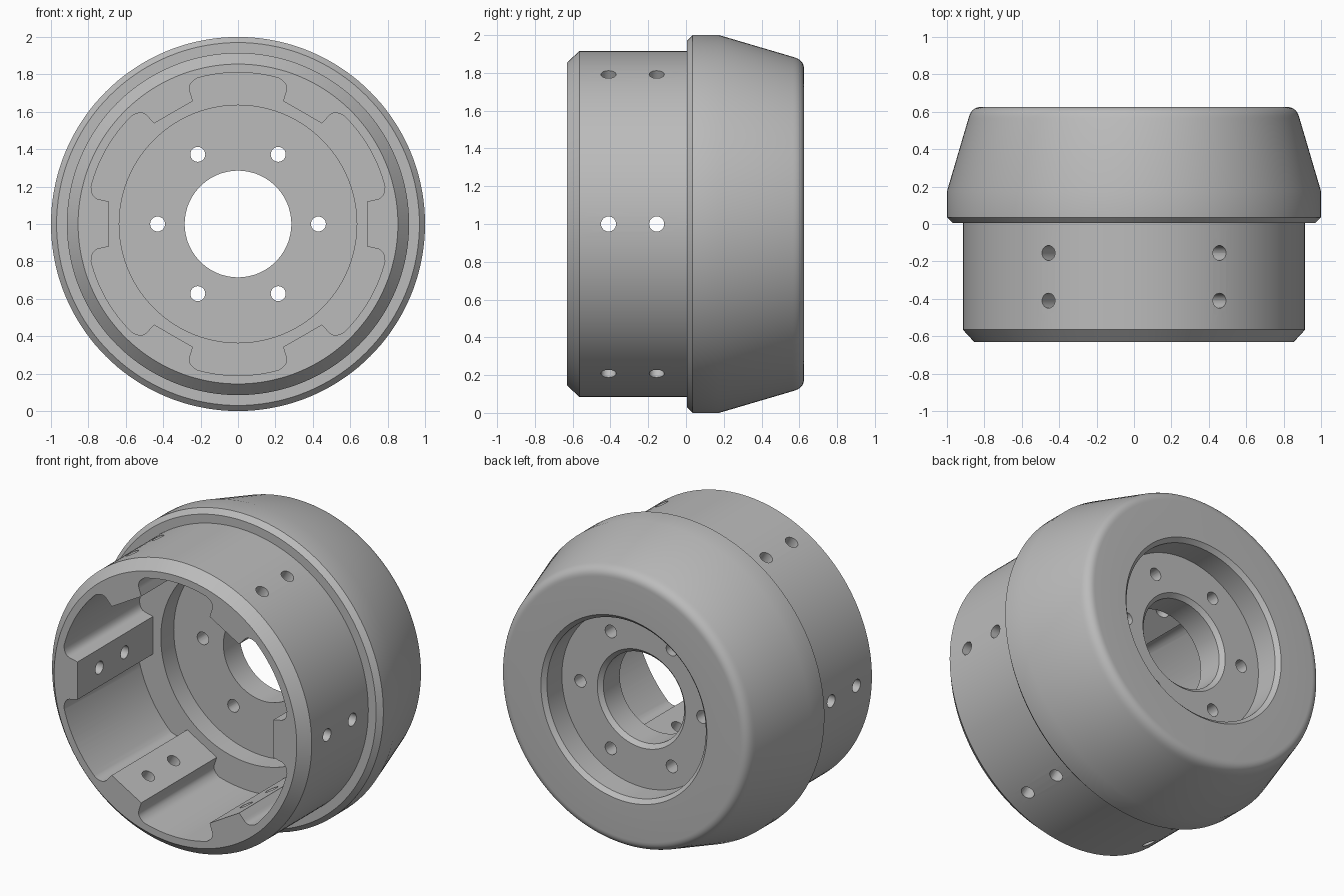
import bpy, bmesh
from math import sin, cos, pi, atan2, radians
from mathutils import Matrix, Vector

if "Cube" in bpy.data.objects:
    bpy.data.objects.remove(bpy.data.objects["Cube"])

SEGMENTS = 144
CENTRE = Vector((0, 0, 1))

metal = bpy.data.materials.new("plain grey metal")
metal.use_nodes = True
grey = (0.5, 0.5, 0.5, 1)
metal.diffuse_color = grey
metal.node_tree.nodes["Principled BSDF"].inputs["Base Color"].default_value = grey


def make_object(name, bm):
    bmesh.ops.recalc_face_normals(bm, faces=bm.faces)
    mesh = bpy.data.meshes.new(name)
    bm.to_mesh(mesh)
    bm.free()
    mesh.materials.append(metal)
    obj = bpy.data.objects.new(name, mesh)
    bpy.context.collection.objects.link(obj)
    return obj


def lathe(name, profile):
    """Revolve a closed (radius, y) profile around the wheel axis."""
    bm = bmesh.new()
    rings = []
    for i in range(SEGMENTS):
        a = 2 * pi * i / SEGMENTS
        rings.append([bm.verts.new((r * cos(a), y, 1 + r * sin(a))) for r, y in profile])
    n = len(profile)
    for i in range(SEGMENTS):
        p, q = rings[i], rings[(i + 1) % SEGMENTS]
        for j in range(n):
            k = (j + 1) % n
            bm.faces.new((p[j], p[k], q[k], q[j]))
    return make_object(name, bm)


def corner(a, b, c, steps=6):
    """Rounded corner from a to c around control point b."""
    a, b, c = Vector(a), Vector(b), Vector(c)
    return [tuple(a * (1 - t) ** 2 + b * 2 * t * (1 - t) + c * t * t)
            for t in (i / steps for i in range(steps + 1))]


# Drum body: outer shell, flange, tapered back, recess and hub web
rear_edge = corner((0.885, 0.565), (0.87, 0.625), (0.82, 0.625), 8)
drum = lathe("drum_body", [
    (0.635, -0.63), (0.855, -0.63), (0.915, -0.565), (0.915, 0.005),
    (0.97, 0.005), (1.0, 0.035), (1.0, 0.175), *rear_edge,
    (0.585, 0.625), (0.56, 0.6), (0.56, 0.45),
    (0.31, 0.45), (0.285, 0.425), (0.285, 0.26), (0.635, 0.26)])

# Cavity cutter: six rounded pockets between flat pads
pad_side = [(0.69, 0.12)] + corner((0.735, 0.13), (0.785, 0.135), (0.785, 0.2))
end_angle = atan2(0.2, 0.785)
wall = [(0.81 * cos(a), 0.81 * sin(a)) for a in
        (end_angle + (pi / 3 - 2 * end_angle) * i / 14 for i in range(1, 14))]
next_side = [Matrix.Rotation(pi / 3, 2) @ Vector((x, -z)) for x, z in reversed(pad_side)]
outline = []
for k in range(6):
    turn = Matrix.Rotation(k * pi / 3, 2)
    outline += [turn @ Vector(p) for p in pad_side + wall + next_side]
bm = bmesh.new()
face = bm.faces.new([bm.verts.new((p.x, -0.8, 1 + p.y)) for p in outline])
extruded = bmesh.ops.extrude_face_region(bm, geom=[face])["geom"]
bmesh.ops.translate(bm, vec=(0, 0.93, 0),
                    verts=[v for v in extruded if isinstance(v, bmesh.types.BMVert)])
cavity = make_object("cavity_cutter", bm)

# Hole cutters: paired radial holes through each pad, one bolt hole per sixth
bm = bmesh.new()


def add_drill(start, direction, length):
    rotation = direction.to_track_quat('Z', 'Y').to_matrix().to_4x4()
    place = Matrix.Translation(start + direction * length / 2) @ rotation
    bmesh.ops.create_cone(bm, cap_ends=True, segments=24, radius1=0.04,
                          radius2=0.04, depth=length, matrix=place)


for k in range(6):
    a = k * pi / 3
    out = Vector((cos(a), 0, sin(a)))
    for y in (-0.41, -0.155):
        add_drill(CENTRE + out * 0.62 + Vector((0, y, 0)), out, 0.4)
    add_drill(CENTRE + out * 0.43 + Vector((0, 0.15, 0)), Vector((0, 1, 0)), 0.4)
holes = make_object("hole_cutter", bm)

# Cut the cavity and holes, then bake the result into the drum
for cutter in (cavity, holes):
    cutter.hide_render = True
    mod = drum.modifiers.new(cutter.name, 'BOOLEAN')
    mod.operation = 'DIFFERENCE'
    mod.solver = 'EXACT'
    mod.object = cutter
graph = bpy.context.evaluated_depsgraph_get()
baked = bpy.data.meshes.new_from_object(drum.evaluated_get(graph))
drum.modifiers.clear()
drum.data = baked
for cutter in (cavity, holes):
    bpy.data.objects.remove(cutter)

# Smooth shading with crisp machined edges
for obj in bpy.context.selected_objects:
    obj.select_set(False)
drum.select_set(True)
bpy.context.view_layer.objects.active = drum
bpy.ops.object.shade_smooth_by_angle(angle=radians(25))
